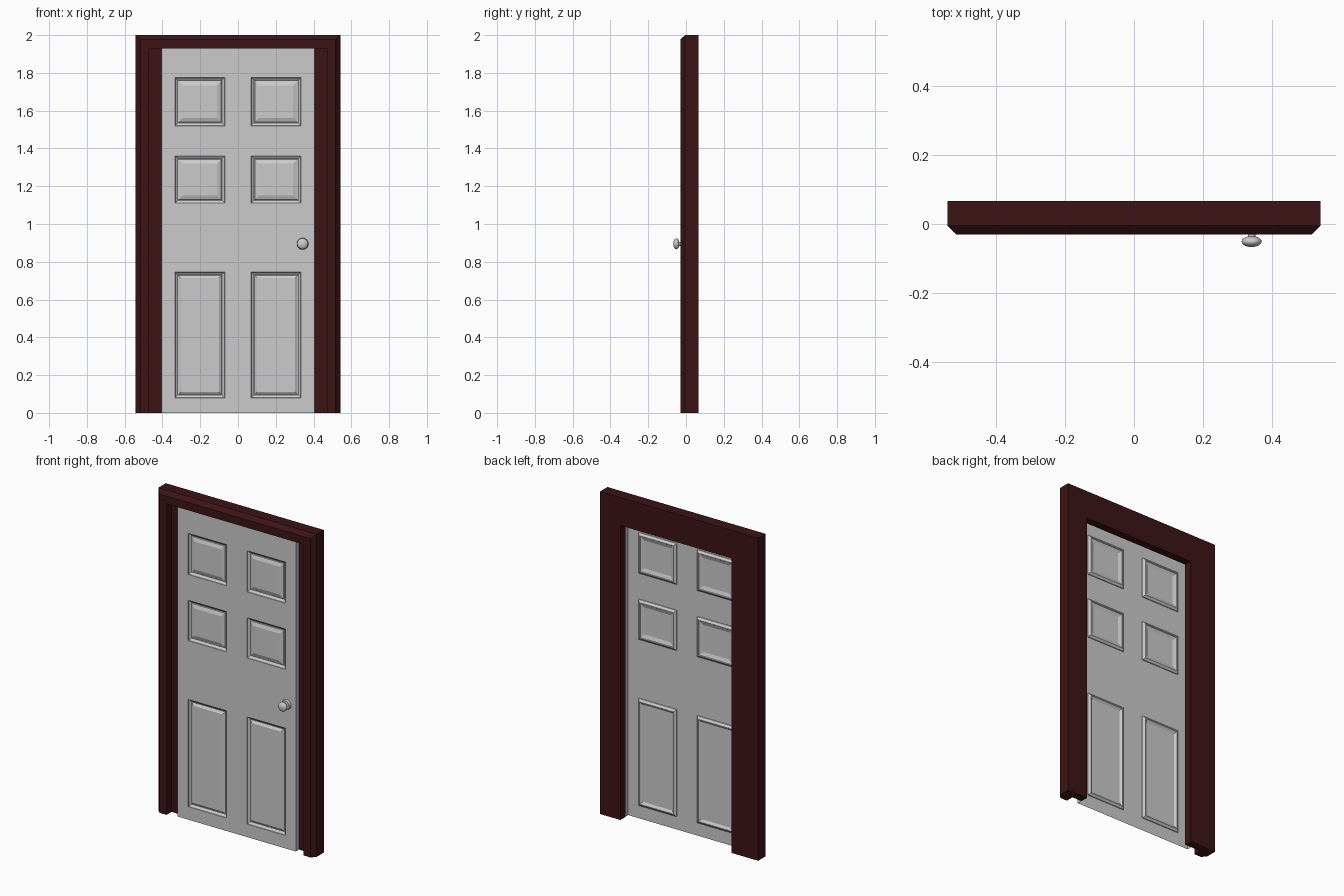
import bpy, bmesh, math
from mathutils import Matrix

if "Cube" in bpy.data.objects:
    bpy.data.objects.remove(bpy.data.objects["Cube"])

red = bpy.data.materials.new("dark_red_paint")
red.diffuse_color = (0.046, 0.007, 0.008, 1)
red.use_nodes = True
red.node_tree.nodes["Principled BSDF"].inputs["Base Color"].default_value = red.diffuse_color


def finish(bm, name, mat=None):
    me = bpy.data.meshes.new(name)
    bm.to_mesh(me)
    bm.free()
    ob = bpy.data.objects.new(name, me)
    bpy.context.collection.objects.link(ob)
    if mat:
        me.materials.append(mat)
    return ob


# Door frame: mitred profile swept up the left side, across the top, down the right
# each profile point: inset at left, inset at right, inset at top, y
W, H = 0.542, 2.0
profile = [
    (0, 0, 0, 0.067),
    (0, 0, 0, -0.005),
    (0.025, 0.025, 0.023, -0.03),
    (0.072, 0.072, 0.072, -0.03),
    (0.072, 0.072, 0.072, 0.019),
    (0.182, 0.139, 0.174, 0.019),
    (0.182, 0.139, 0.174, 0.067),
]
bm = bmesh.new()
rings = [[], [], [], []]
for l, r, t, y in profile:
    path = [(-W + l, 0), (-W + l, H - t), (W - r, H - t), (W - r, 0)]
    for ring, (x, z) in zip(rings, path):
        ring.append(bm.verts.new((x, y, z)))
n = len(profile)
for a, b in zip(rings, rings[1:]):
    for i in range(n):
        j = (i + 1) % n
        bm.faces.new((a[i], a[j], b[j], b[i]))
bm.faces.new(rings[0])
bm.faces.new(rings[3])
bmesh.ops.recalc_face_normals(bm, faces=bm.faces[:])
finish(bm, "door_frame", red)

# Door: one thin pressed sheet, gridded so each panel is a face of its own
xs = [-0.405, -0.333, -0.07, 0.07, 0.333, 0.405]
zs = [0, 0.08, 0.745, 1.11, 1.36, 1.52, 1.775, 1.928]
y_front, y_back = -0.012, 0.018
bm = bmesh.new()
g = [[bm.verts.new((x, y_front, z)) for z in zs] for x in xs]
panels = []
for i in range(len(xs) - 1):
    for k in range(len(zs) - 1):
        f = bm.faces.new((g[i][k], g[i + 1][k], g[i + 1][k + 1], g[i][k + 1]))
        if i in (1, 3) and k in (1, 3, 5):
            panels.append((f, k))

# Side and top returns of the sheet
edge = g[-1] + [col[-1] for col in g[-2::-1]] + g[0][-2::-1]
back = [bm.verts.new((v.co.x, y_back, v.co.z)) for v in edge]
for i in range(len(edge) - 1):
    bm.faces.new((edge[i], back[i], back[i + 1], edge[i + 1]))
bm.normal_update()

# Moulded panels: sharp step, slope down, narrow groove, then a raised field
for f, k in panels:
    bevel = 0.012 if k == 1 else 0.022
    steps = ((0.001, -0.004), (0.013, -0.010), (0.003, 0.0), (0.002, 0.003), (bevel, 0.008))
    for thick, depth in steps:
        bmesh.ops.inset_region(bm, faces=[f], thickness=thick, depth=depth,
                               use_even_offset=True)
        bm.normal_update()
finish(bm, "door_panel")


# Door knob: flattened ball, short stem and round base plate
def disc(bm, r_back, r_front, y0, y1):
    bmesh.ops.create_cone(
        bm, cap_ends=True, segments=24, radius1=r_back, radius2=r_front, depth=y0 - y1,
        matrix=Matrix.Translation((0.342, (y0 + y1) / 2, 0.895))
        @ Matrix.Rotation(math.pi / 2, 4, 'X'))


bm = bmesh.new()
bmesh.ops.create_uvsphere(
    bm, u_segments=24, v_segments=14, radius=1,
    matrix=Matrix.Translation((0.342, -0.051, 0.895))
    @ Matrix.Diagonal((0.029, 0.016, 0.029, 1)) @ Matrix.Rotation(math.pi / 2, 4, 'X'))
disc(bm, 0.011, 0.011, -0.02, -0.045)
disc(bm, 0.031, 0.028, -0.012, -0.027)
knob = finish(bm, "door_knob")
bpy.context.view_layer.objects.active = knob
knob.select_set(True)
bpy.ops.object.shade_smooth_by_angle(angle=math.radians(40))
